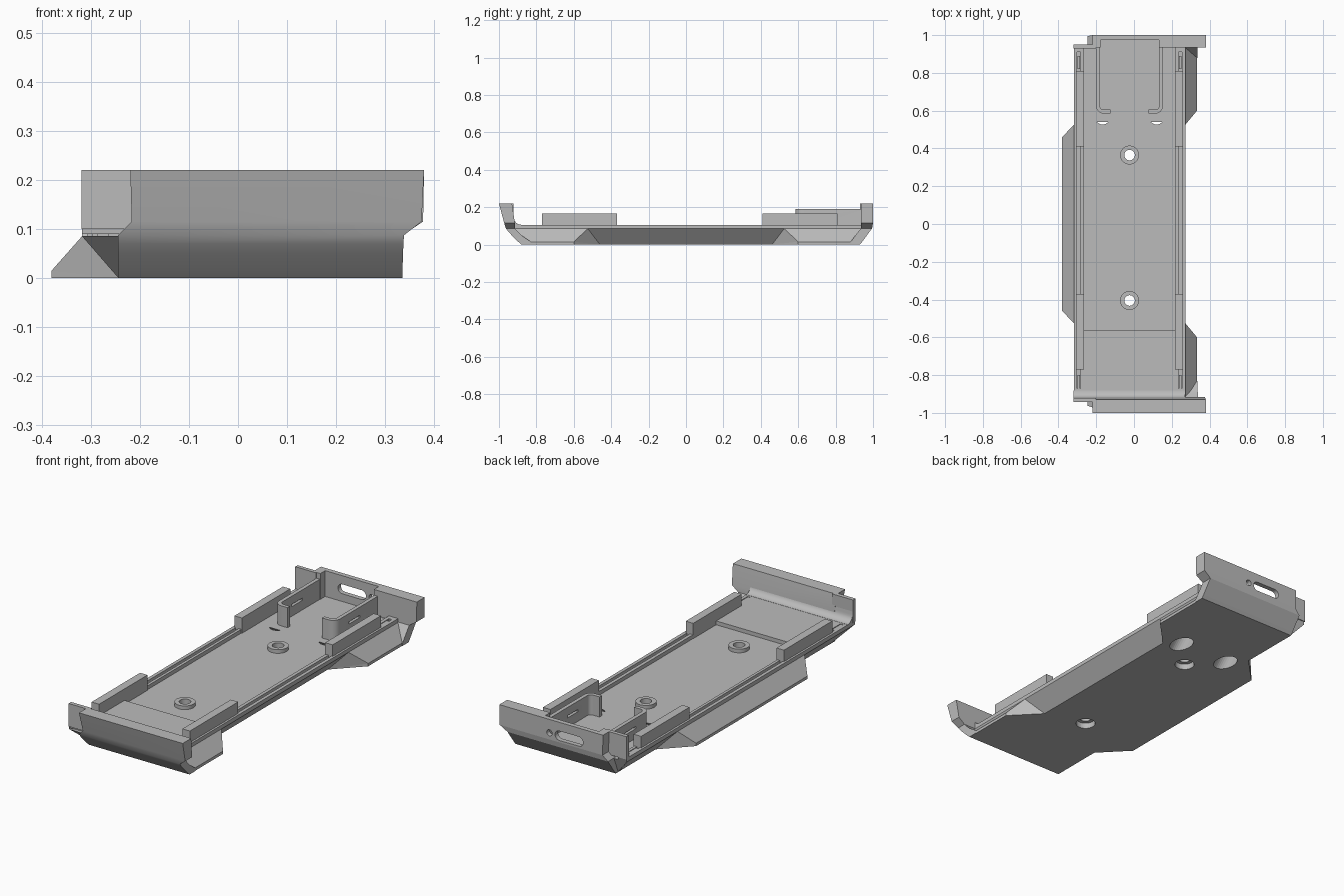
import bpy, bmesh, math
from mathutils import Matrix

cube = bpy.data.objects.get("Cube")
if cube:
    bpy.data.objects.remove(cube, do_unlink=True)

CX = -0.0235         # centre line of the tray
FLOOR = 0.085
RIM = 0.105
grey = bpy.data.materials.new("grey plastic")
grey.use_nodes = True
colour = (0.5, 0.5, 0.5, 1)
grey.diffuse_color = colour
grey.node_tree.nodes["Principled BSDF"].inputs["Base Color"].default_value = colour


def finish(name, bm):
    bmesh.ops.remove_doubles(bm, verts=bm.verts, dist=1e-5)
    bmesh.ops.recalc_face_normals(bm, faces=bm.faces)
    mesh = bpy.data.meshes.new(name)
    bm.to_mesh(mesh)
    bm.free()
    mesh.materials.append(grey)
    ob = bpy.data.objects.new(name, mesh)
    bpy.context.collection.objects.link(ob)
    return ob


def box(name, x0, x1, y0, y1, z0, z1):
    bm = bmesh.new()
    size = Matrix.Diagonal((x1 - x0, y1 - y0, z1 - z0, 1))
    mid = Matrix.Translation(((x0 + x1) / 2, (y0 + y1) / 2, (z0 + z1) / 2))
    bmesh.ops.create_cube(bm, size=1, matrix=mid @ size)
    return finish(name, bm)


def cylinder(name, top, length, r, tilt=0):
    """Cylinder hanging down from the centre of its top cap, tilted about x."""
    bm = bmesh.new()
    place = Matrix.Translation(top) @ Matrix.Rotation(math.radians(tilt), 4, "X")
    bmesh.ops.create_cone(bm, cap_ends=True, segments=32, radius1=r, radius2=r, depth=length,
                          matrix=place @ Matrix.Translation((0, 0, -length / 2)))
    return finish(name, bm)


def loft(name, rings):
    """Skin a stack of equal closed rings and cap both ends."""
    bm = bmesh.new()
    loops = [[bm.verts.new(p) for p in ring] for ring in rings]
    for a, b in zip(loops, loops[1:]):
        for i in range(len(a)):
            j = (i + 1) % len(a)
            bm.faces.new((a[i], a[j], b[j], b[i]))
    bm.faces.new(loops[0])
    bm.faces.new(loops[-1])
    return finish(name, bm)


def cut(ob, *cutters):
    bpy.context.view_layer.objects.active = ob
    for c in cutters:
        mod = ob.modifiers.new("cut", "BOOLEAN")
        mod.operation, mod.solver, mod.object = "DIFFERENCE", "EXACT", c
        bpy.ops.object.modifier_apply(modifier=mod.name)
        bpy.data.objects.remove(c, do_unlink=True)


def smooth(ob):
    bpy.ops.object.select_all(action="DESELECT")
    ob.select_set(True)
    bpy.context.view_layer.objects.active = ob
    bpy.ops.object.shade_smooth_by_angle(angle=math.radians(25))


# Tray body: the flank leans outward or tucks inward along the length
def flank(side, out, yb, ye, yt):
    base = 0.357 if out else 0.221
    edge = 0.015 if out else 0.0
    pts = [(base, yb, 0), (base, ye, edge), (0.295, yt, 0.085), (0.295, yt, RIM)]
    return [(CX + side * x, y, z) for x, y, z in pts]


def section(right_out, yb, ye, yt):
    return flank(-1, right_out, yb, ye, yt) + flank(1, not right_out, yb, ye, yt)[::-1]


body = loft("tray_body", [
    section(False, -0.85, -0.84, -0.94), section(False, -0.6, -0.6, -0.525),
    section(True, -0.46, -0.46, -0.525), section(True, 0.46, 0.46, 0.525),
    section(False, 0.6, 0.6, 0.525), section(False, 0.91, 0.9, 0.945)])


# End lips: lower part in line with the flare, upper part stepped sideways
def lip(name, levels):
    return loft(name, [[(x0, yo, z), (x1, yo, z), (x1, yi, z), (x0, yi, z)]
                       for z, x0, x1, yo, yi in levels])


front_lip = lip("front_lip", [
    (0, -0.245, 0.336, -0.88, -0.83), (0.015, -0.245, 0.336, -0.897, -0.83),
    (0.05, -0.245, 0.337, -0.932, -0.88), (0.07, -0.245, 0.338, -0.951, -0.9),
    (0.087, -0.245, 0.339, -0.963, -0.915), (0.115, -0.217, 0.375, -0.972, -0.915),
    (0.22, -0.22, 0.38, -1.0, -0.93)])
back_lip = lip("back_lip", [
    (0, -0.245, 0.336, 0.93, 0.88), (0.015, -0.245, 0.336, 0.942, 0.88),
    (0.087, -0.245, 0.336, 0.995, 0.935), (0.115, -0.217, 0.378, 1.0, 0.935),
    (0.22, -0.22, 0.38, 1.0, 0.935)])
smooth(front_lip)

# Thin flaps carrying the lips on to the right edge
box("front_flap", -0.32, -0.2, -0.943, -0.922, 0.1, 0.22)
box("back_flap", -0.32, -0.2, 0.93, 0.95, 0.1, 0.22)

# Curved inner fillet along the front lip
arc = [(-0.882 - 0.038 * math.sin(t), 0.144 - 0.038 * math.cos(t))
       for t in [math.radians(15 * i) for i in range(7)]]
profile = arc + [(-0.93, 0.22), (-0.943, 0.22), (-0.935, 0.09), (-0.882, 0.09)]
smooth(loft("front_fillet", [[(x, y, z) for y, z in profile] for x in (-0.319, 0.27)]))

# Sunken floor, ending at a raised front ledge
cut(body, box("floor_cut", CX - 0.245, CX + 0.242, -0.56, 0.96, FLOOR, 0.3))

# Rim grooves, rail blocks and end stops
for side, label in ((1, "left"), (-1, "right")):
    def span(a, b):
        return sorted((CX + side * a, CX + side * b))
    cut(body, box("groove", *span(0.26, 0.277), -0.87, 0.91, 0.09, 0.2))
    for place, y0, y1 in (("front", -0.77, -0.37), ("back", 0.41, 0.81)):
        box(f"{label}_{place}_rail", *span(0.241, 0.284), y0, y1, FLOOR - 0.01, 0.165)
    for place, y in (("front", -0.87), ("back", 0.82)):
        box(f"{label}_{place}_stop", *span(0.262, 0.275), y, y + 0.07, 0.08, 0.103)

# Screw bosses with counterbores underneath
for place, y in (("front", -0.405), ("back", 0.365)):
    cut(body, cylinder("bore", (CX, y, 0.3), 0.4, 0.028),
        cylinder("counterbore", (CX, y, 0.03), 0.1, 0.048))
    boss = cylinder(f"{place}_boss", (CX, y, 0.104), 0.03, 0.05)
    cut(boss, cylinder("bore", (CX, y, 0.3), 0.4, 0.028))
    smooth(boss)

# Slanted round pockets underneath, just breaking through the floor
for side in (-1, 1):
    cut(body, cylinder("pocket", (CX + side * 0.143, 0.569, 0.057), 0.3, 0.05, -45))

# Cable opening, small hole and recess in the back lip
ends = [math.radians(15 * i) for i in range(24)]
slot = [(CX + math.copysign(0.056, math.cos(t + 0.01)) + 0.025 * math.cos(t),
         0.15 + 0.025 * math.sin(t)) for t in ends]
cut(back_lip, box("recess", CX - 0.155, CX + 0.155, 0.8, 0.975, FLOOR, 0.4),
    loft("opening", [[(x, y, z) for x, z in slot] for y in (0.85, 1.1)]),
    cylinder("round_hole", (0.09, 0.85, 0.15), 0.3, 0.016, 90))

# Hooked holder walls with rounded corners
for side, label in ((1, "left"), (-1, "right")):
    path = [(0.1, 0.595)]
    path += [(0.137 + 0.03 * math.sin(t), 0.625 - 0.03 * math.cos(t))
             for t in [math.radians(15 * i) for i in range(7)]]
    path += [(0.167, 0.96)]
    bm = bmesh.new()
    cols = [[bm.verts.new((CX + side * x, y, z)) for z in (FLOOR - 0.005, 0.19)] for x, y in path]
    for a, b in zip(cols, cols[1:]):
        bm.faces.new((a[0], b[0], b[1], a[1]))
    wall = finish(f"{label}_holder", bm)
    mod = wall.modifiers.new("thickness", "SOLIDIFY")
    mod.thickness, mod.offset, mod.use_even_offset = 0.02, 0, True
    bpy.context.view_layer.objects.active = wall
    bpy.ops.object.modifier_apply(modifier=mod.name)
    cut(wall, box("slot", *sorted((CX + side * 0.1, CX + side * 0.2)), 0.7, 0.79, 0.135, 0.147))
    smooth(wall)
